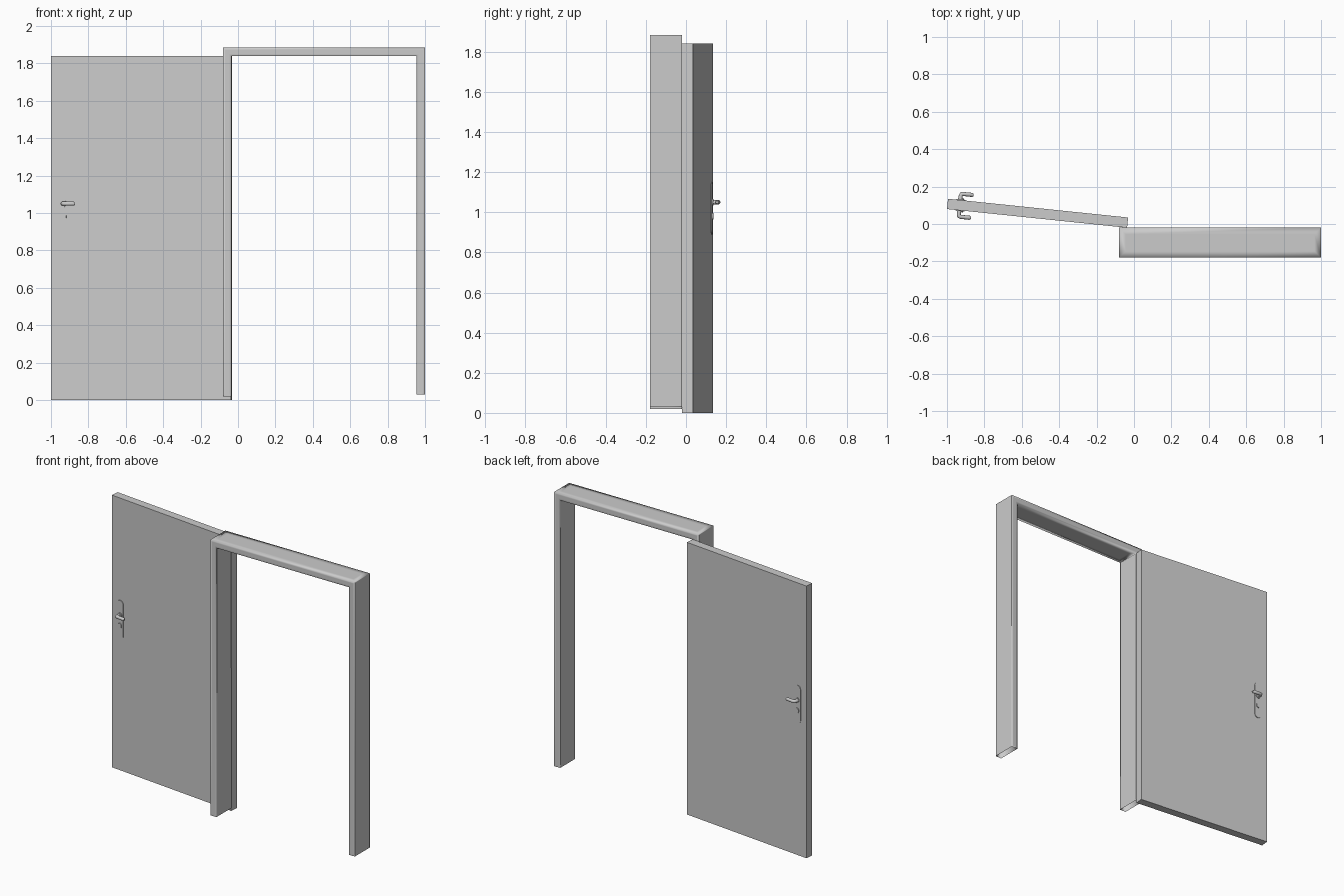
import bpy, bmesh, math
from mathutils import Matrix, Vector

if "Cube" in bpy.data.objects:
    bpy.data.objects.remove(bpy.data.objects["Cube"], do_unlink=True)

GREY = (0.6, 0.6, 0.6, 1)
grey = bpy.data.materials.new("light grey")
grey.diffuse_color = GREY
grey.use_nodes = True
grey.node_tree.nodes["Principled BSDF"].inputs["Base Color"].default_value = GREY

# Door frame of reference: origin at the free front bottom corner
HINGE = Matrix.Translation((-1, 0.08, 0)) @ Matrix.Rotation(math.radians(-5.93), 4, "Z")
LENGTH, THICK, HEIGHT = 0.968, 0.055, 1.84


def add(name, bm, matrix=None):
    bmesh.ops.recalc_face_normals(bm, faces=bm.faces)
    mesh = bpy.data.meshes.new(name)
    bm.to_mesh(mesh)
    bm.free()
    mesh.materials.append(grey)
    obj = bpy.data.objects.new(name, mesh)
    bpy.context.collection.objects.link(obj)
    if matrix:
        obj.matrix_world = matrix
    return obj


def prism(outline, y0, y1):
    """Extrude an x-z outline along y."""
    bm = bmesh.new()
    face = bm.faces.new([bm.verts.new((x, y0, z)) for x, z in outline])
    new = bmesh.ops.extrude_face_region(bm, geom=[face])["geom"]
    verts = [g for g in new if isinstance(g, bmesh.types.BMVert)]
    bmesh.ops.translate(bm, verts=verts, vec=(0, y1 - y0, 0))
    bmesh.ops.recalc_face_normals(bm, faces=bm.faces)
    return bm


def smooth(obj, angle=40):
    bpy.ops.object.select_all(action="DESELECT")
    obj.select_set(True)
    bpy.context.view_layer.objects.active = obj
    bpy.ops.object.shade_smooth_by_angle(angle=math.radians(angle))


# Frame: two jambs and a head, softly shaded over its edges
L, R, TOP, W = -0.08, 1.0, 1.884, 0.045
bm = prism([(L, 0.02), (L, TOP), (R, TOP), (R, 0.03), (R - W, 0.03),
            (R - W, TOP - W), (L + W, TOP - W), (L + W, 0.02)], -0.18, -0.02)
bm.normal_update()
feet = [f for f in bm.faces if f.normal.z < -0.9 and f.calc_center_median().z < 0.1]
for f in [f for f in bm.faces if f not in feet]:
    n = f.normal
    band = 0.012 if abs(n.y) > 0.5 else 0.035 if abs(n.z) > 0.5 else 0.006
    bmesh.ops.inset_individual(bm, faces=[f], thickness=band, use_even_offset=True)
# Hollow feet
for f in feet:
    bmesh.ops.inset_individual(bm, faces=[f], thickness=0.005, use_even_offset=True)
    bmesh.ops.translate(bm, verts=f.verts, vec=(0, 0, 0.08))
    for e in f.edges:
        e.smooth = False
for f in bm.faces:
    f.smooth = True
for e in bm.edges:
    if max(v.co.z for v in e.verts) < 0.035:
        e.smooth = False
add("door_frame", bm)

# Door leaf, standing open
add("door_leaf", prism([(0, 0), (LENGTH, 0), (LENGTH, HEIGHT), (0, HEIGHT)], 0, THICK), HINGE)


def capsule(x, z, radius, half, steps=10):
    """Upright rounded outline."""
    points = []
    for side in (1, -1):
        for i in range(steps + 1):
            a = math.pi * i / steps + (0 if side > 0 else math.pi)
            points.append((x + radius * math.cos(a), z + side * half + radius * math.sin(a)))
    return points


# Matching fittings on both faces of the leaf
PX, LEVER_Z = 0.07, 1.05
for side, face, out in (("front", 0, -1), ("back", THICK, 1)):
    fittings = (("handle_plate", LEVER_Z - 0.03, 0.025, 0.105, 0.004),
                ("lever_collar", LEVER_Z, 0.016, 0.001, 0.009),
                ("key_cylinder", LEVER_Z - 0.07, 0.013, 0.004, 0.009))
    for name, z, radius, half, depth in fittings:
        bm = prism(capsule(PX, z, radius, half), face, face + out * depth)
        smooth(add(f"{side}_{name}", bm, HINGE))

    # Bent lever handle
    curve = bpy.data.curves.new(f"{side}_lever", "CURVE")
    curve.dimensions = "3D"
    curve.bevel_depth = 0.011
    curve.bevel_resolution = 3
    curve.use_fill_caps = True
    path = [(0, 0), (0, 0.024), (0.003, 0.031), (0.01, 0.034), (0.06, 0.034), (0.067, 0.034)]
    spline = curve.splines.new("POLY")
    spline.points.add(len(path) - 1)
    for i, (p, (dx, dy)) in enumerate(zip(spline.points, path)):
        p.co = (PX - 0.004 + dx, face + out * dy, LEVER_Z, 1)
        p.radius = 0.6 if i == len(path) - 1 else 1
    curve.materials.append(grey)
    lever = bpy.data.objects.new(f"{side}_lever", curve)
    bpy.context.collection.objects.link(lever)
    lever.matrix_world = HINGE
    bpy.ops.object.select_all(action="DESELECT")
    lever.select_set(True)
    bpy.context.view_layer.objects.active = lever
    bpy.ops.object.convert(target="MESH")
    smooth(lever, 50)
